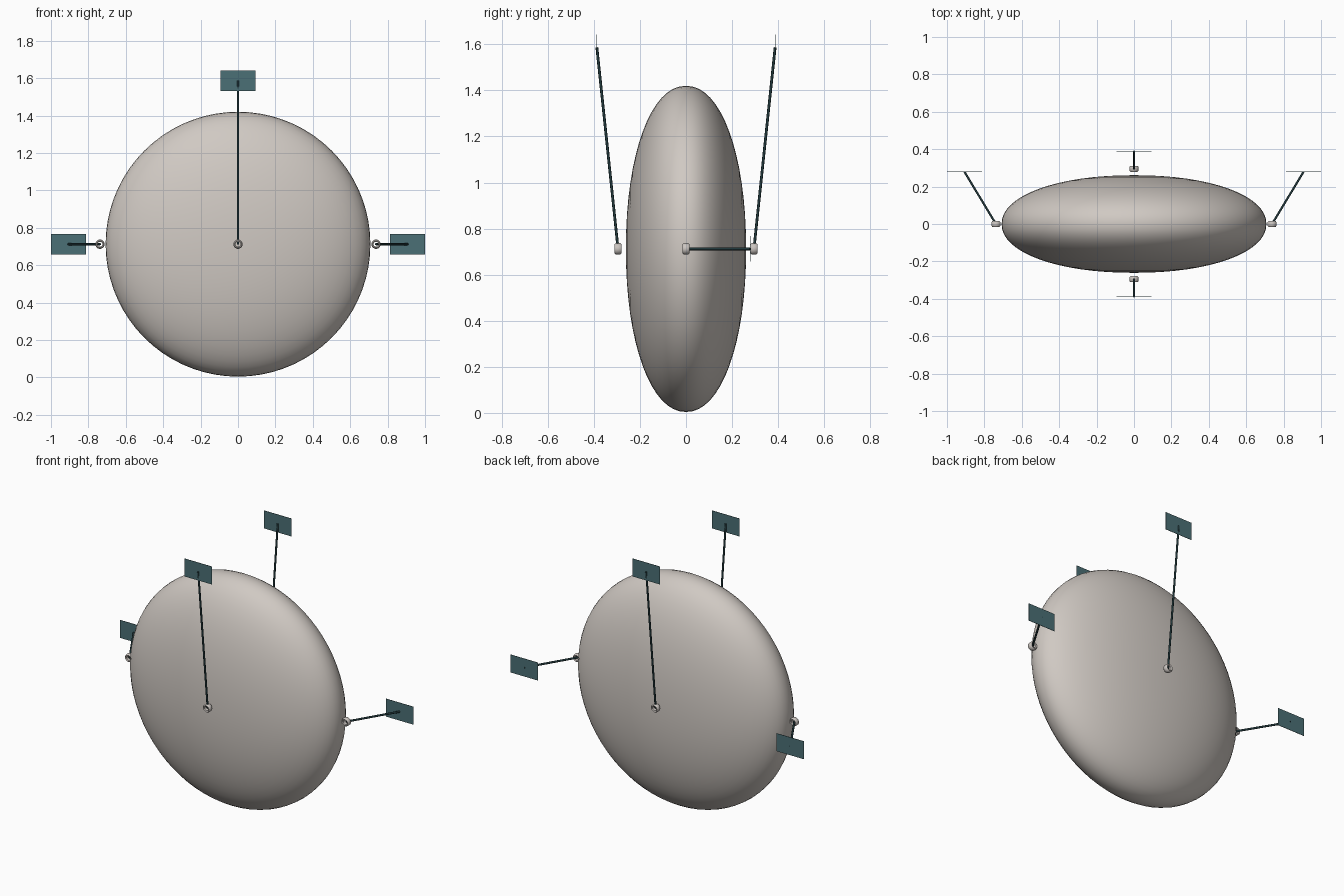
import bpy, bmesh, math
from mathutils import Vector

if "Cube" in bpy.data.objects:
    bpy.data.objects.remove(bpy.data.objects["Cube"], do_unlink=True)


def material(name, rgb):
    m = bpy.data.materials.new(name)
    m.use_nodes = True
    m.diffuse_color = (*rgb, 1)
    m.node_tree.nodes["Principled BSDF"].inputs["Base Color"].default_value = (*rgb, 1)
    return m


STONE = material("warm grey", (0.63, 0.585, 0.545))
BEAD = material("bead grey", (0.60, 0.56, 0.53))
TEAL = material("dark teal", (0.07, 0.16, 0.18))
ROD = material("blackish teal", (0.015, 0.04, 0.045))
CENTRE_Z = 0.712


def lathe(name, profile, segments, mat, location, closed=False):
    """Spin (radius, y) points around the y axis."""
    bm = bmesh.new()
    verts = [bm.verts.new((r, y, 0)) for r, y in profile]
    edges = [bm.edges.new(p) for p in zip(verts, verts[1:])]
    if closed:
        edges.append(bm.edges.new((verts[-1], verts[0])))
    bmesh.ops.spin(bm, geom=verts + edges, cent=(0, 0, 0), axis=(0, 1, 0),
                   angle=math.tau, steps=segments)
    bmesh.ops.remove_doubles(bm, verts=bm.verts, dist=1e-5)
    bmesh.ops.recalc_face_normals(bm, faces=bm.faces)
    me = bpy.data.meshes.new(name)
    bm.to_mesh(me)
    bm.free()
    ob = bpy.data.objects.new(name, me)
    ob.location = location
    me.materials.append(mat)
    bpy.context.collection.objects.link(ob)
    return ob


def smooth(ob, degrees):
    bpy.ops.object.select_all(action="DESELECT")
    ob.select_set(True)
    bpy.context.view_layer.objects.active = ob
    bpy.ops.object.shade_smooth_by_angle(angle=math.radians(degrees))


# Fat round disc, slightly fuller than an ellipsoid
STEPS = 32
profile = []
for i in range(STEPS + 1):
    a = math.pi * i / STEPS
    c, s = math.cos(a), math.sin(a)
    profile.append((0.708 * abs(s) ** 0.95, -0.261 * math.copysign(abs(c) ** 0.95, c)))
body = lathe("body", profile, 72, STONE, (0, 0, CENTRE_Z))
smooth(body, 60)


def marker(label, base, tip):
    """Ring bead at the base, slanted rod, flat tag at the tip."""
    base, tip = Vector(base), Vector(tip)
    ring = [(0.013, -0.012), (0.019, -0.016), (0.025, -0.009),
            (0.025, 0.009), (0.019, 0.016), (0.013, 0.012)]
    smooth(lathe(label + "_bead", ring, 20, BEAD, base, closed=True), 50)

    span = tip - base
    bpy.ops.mesh.primitive_cylinder_add(vertices=10, radius=0.006, depth=span.length,
                                        location=(base + tip) / 2)
    rod = bpy.context.object
    rod.name = label + "_rod"
    rod.rotation_euler = span.to_track_quat("Z", "Y").to_euler()
    rod.data.materials.append(ROD)
    smooth(rod, 50)

    bpy.ops.mesh.primitive_cube_add(size=1, location=tip)
    tag = bpy.context.object
    tag.name = label + "_tag"
    tag.scale = (0.187, 0.002, 0.11)
    tag.data.materials.append(TEAL)


# Upright markers front and back, swept-back markers on both sides
for label, side in (("front", -1), ("back", 1)):
    marker(label, (0, side * 0.295, CENTRE_Z), (0, side * 0.387, 1.587))
for label, side in (("left", 1), ("right", -1)):
    marker(label, (side * 0.738, 0, CENTRE_Z), (side * 0.9065, 0.279, CENTRE_Z))
